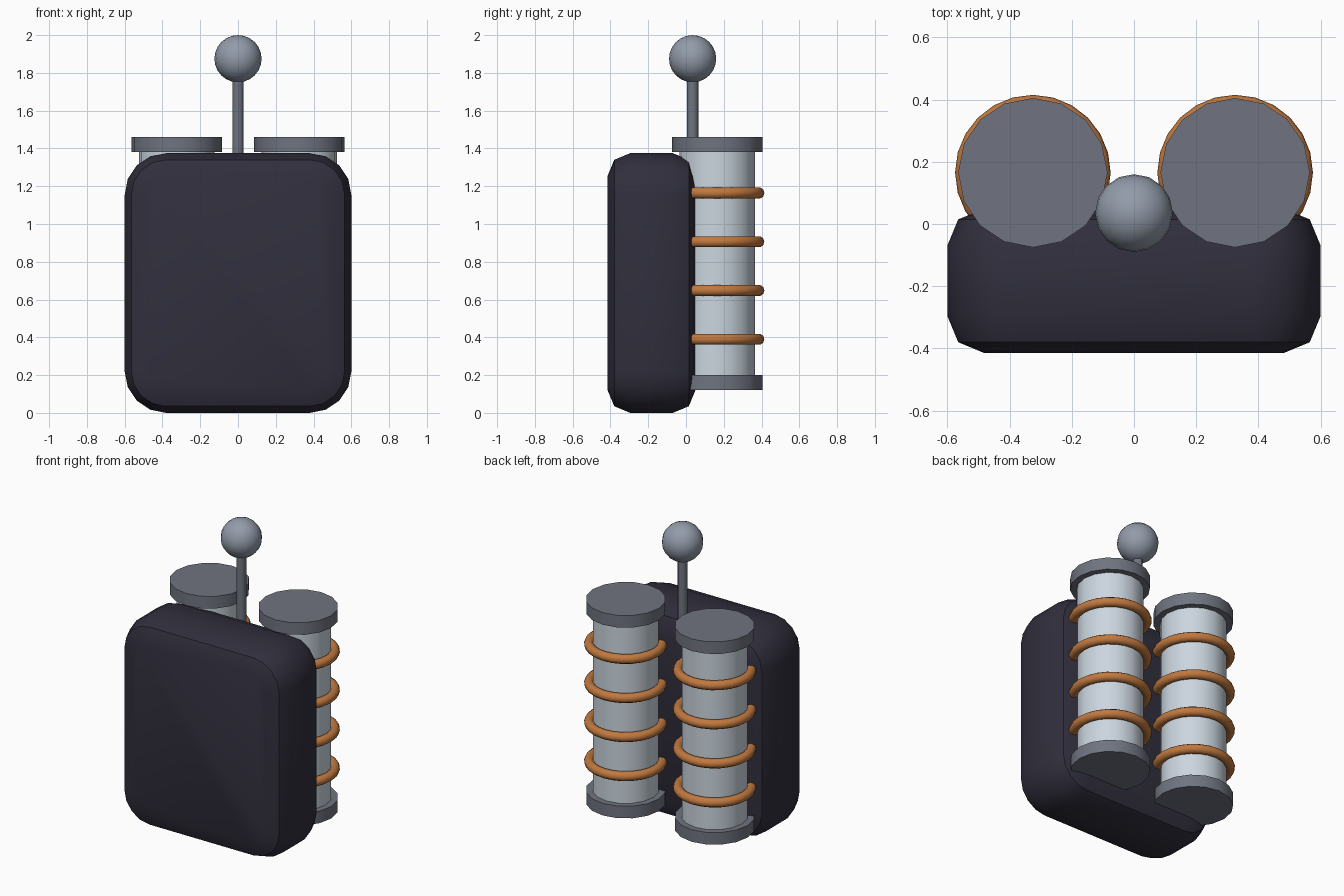
import bpy, bmesh
from math import sin, cos, pi, radians

if "Cube" in bpy.data.objects:
    bpy.data.objects.remove(bpy.data.objects["Cube"], do_unlink=True)


def material(name, rgb):
    m = bpy.data.materials.new(name)
    m.use_nodes = True
    color = (*rgb, 1)
    m.diffuse_color = color
    m.node_tree.nodes["Principled BSDF"].inputs["Base Color"].default_value = color
    return m


charcoal = material("charcoal", (0.03, 0.028, 0.046))
steel = material("dark_steel", (0.16, 0.175, 0.215))
knob_grey = material("knob_grey", (0.29, 0.33, 0.4))
silver = material("pale_silver", (0.6, 0.67, 0.74))
copper = material("copper", (0.53, 0.19, 0.05))


def finish(name, mat, angle=30):
    ob = bpy.context.object
    ob.name = ob.data.name = name
    ob.data.materials.append(mat)
    bpy.ops.object.shade_smooth_by_angle(angle=radians(angle))
    return ob


def cylinder(name, mat, r, x, y, z0, z1, sides=16):
    bpy.ops.mesh.primitive_cylinder_add(vertices=sides, radius=r, depth=z1 - z0,
                                        location=(x, y, (z0 + z1) / 2))
    return finish(name, mat)


# Pack body: rounded rectangle lofted front to back with rounded rims
HALF_W, HEIGHT, CORNER, RIM, STEPS = 0.6, 1.375, 0.22, 0.12, 4
FRONT, BACK = -0.415, 0.05


def outline(inset):
    r = CORNER - inset
    points = []
    for q, (sx, sz) in enumerate([(1, 1), (-1, 1), (-1, -1), (1, -1)]):
        cx = sx * (HALF_W - CORNER)
        cz = HEIGHT / 2 + sz * (HEIGHT / 2 - CORNER)
        for i in range(STEPS + 1):
            a = (q + i / STEPS) * pi / 2
            points.append((cx + r * cos(a), cz + r * sin(a)))
    return points


bm = bmesh.new()
rim = [(RIM * (1 - sin(a)), RIM * (1 - cos(a))) for a in (0, pi / 4, pi / 2)]
sections = [(i, FRONT + d) for i, d in rim] + [(i, BACK - d) for i, d in reversed(rim)]
rings = [[bm.verts.new((x, y, z)) for x, z in outline(inset)] for inset, y in sections]
for a, b in zip(rings, rings[1:]):
    for i in range(len(a)):
        j = (i + 1) % len(a)
        bm.faces.new((a[i], a[j], b[j], b[i]))
bm.faces.new(rings[0])
bm.faces.new(rings[-1])
bmesh.ops.recalc_face_normals(bm, faces=bm.faces)
mesh = bpy.data.meshes.new("pack_body")
bm.to_mesh(mesh)
bm.free()
body = bpy.data.objects.new("pack_body", mesh)
bpy.context.collection.objects.link(body)
bpy.ops.object.select_all(action="DESELECT")
body.select_set(True)
bpy.context.view_layer.objects.active = body
finish("pack_body", charcoal)

# Two canisters with end caps and copper rings
for side, x in (("left", 0.325), ("right", -0.325)):
    y = 0.165
    cylinder(f"{side}_canister", silver, 0.2, x, y, 0.16, 1.42)
    cylinder(f"{side}_bottom_cap", steel, 0.24, x, y, 0.12, 0.2)
    cylinder(f"{side}_top_cap", steel, 0.24, x, y, 1.38, 1.46)
    for n in range(4):
        bpy.ops.mesh.primitive_torus_add(major_radius=0.22, minor_radius=0.03,
                                         major_segments=24, minor_segments=10,
                                         location=(x, y, 0.39 + n * 0.258))
        finish(f"{side}_ring_{n + 1}", copper, 60)

# Antenna rod and ball
cylinder("antenna_rod", steel, 0.03, 0, 0.035, 1.25, 1.8, 12)
bpy.ops.mesh.primitive_uv_sphere_add(segments=16, ring_count=12, radius=0.125,
                                     location=(0, 0.035, 1.875))
finish("antenna_ball", knob_grey, 60)
